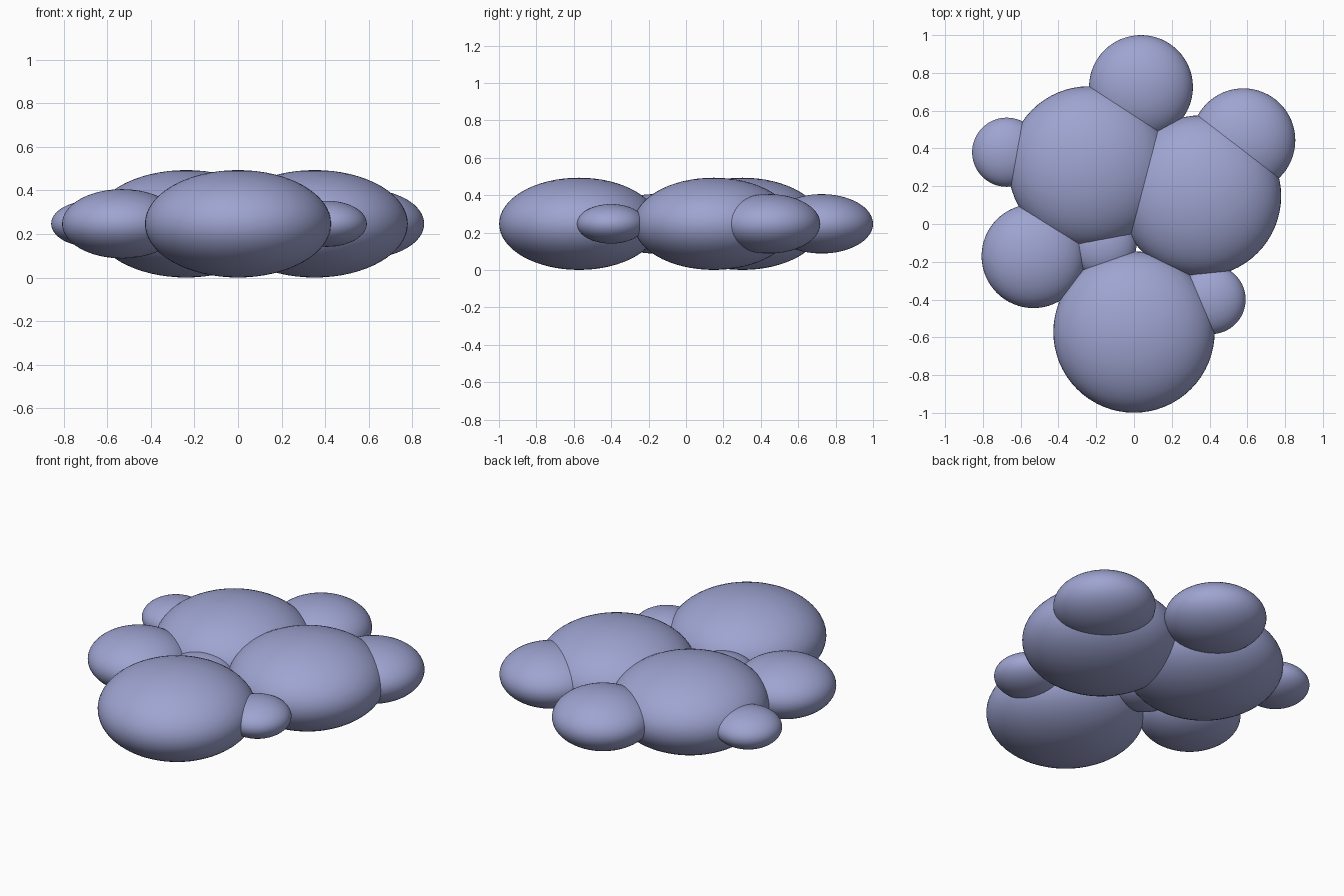
import bpy

if "Cube" in bpy.data.objects:
    bpy.data.objects.remove(bpy.data.objects["Cube"])

CENTRE_Z = 0.247
FLATTEN = 0.577   # height of each puff relative to its width

# Muted blue-violet
blue = bpy.data.materials.new("muted_blue")
blue.diffuse_color = (0.345, 0.372, 0.64, 1)
blue.use_nodes = True
blue.node_tree.nodes["Principled BSDF"].inputs["Base Color"].default_value = blue.diffuse_color


def puff(name, x, y, radius):
    """Smooth flattened ball on the common mid plane."""
    bpy.ops.mesh.primitive_uv_sphere_add(
        segments=64, ring_count=32, radius=1, location=(x, y, CENTRE_Z))
    ob = bpy.context.object
    ob.name = ob.data.name = name
    ob.scale = (radius, radius, radius * FLATTEN)
    bpy.ops.object.transform_apply(location=False, rotation=False, scale=True)
    bpy.ops.object.shade_smooth()
    ob.data.materials.append(blue)
    return ob


# Three main lobes
puff("large_puff_front", 0.0, -0.572, 0.427)
puff("large_puff_left", -0.238, 0.302, 0.427)
puff("large_puff_right", 0.352, 0.148, 0.427)

# Medium lobes around the rim
puff("medium_puff_back", 0.037, 0.725, 0.275)
puff("medium_puff_right", 0.579, 0.443, 0.275)
puff("medium_puff_left", -0.532, -0.17, 0.275)

# Small lobes, and the filler in the central gap
puff("small_puff_left", -0.674, 0.38, 0.183)
puff("small_puff_right", 0.408, -0.4, 0.183)
puff("small_puff_centre", -0.162, -0.108, 0.175)
